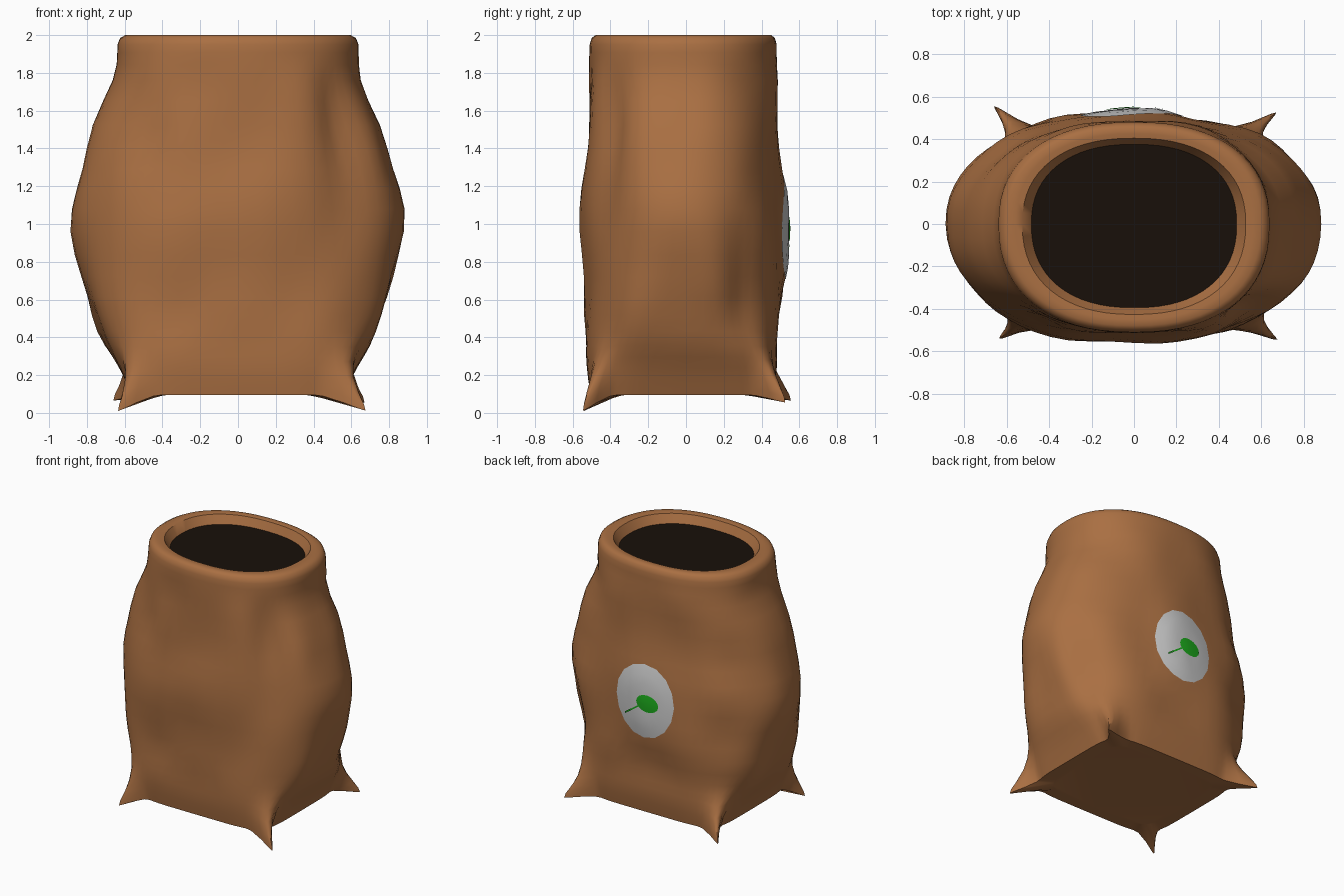
import bpy, bmesh, math
from mathutils import Vector, noise
from mathutils.bvhtree import BVHTree

if "Cube" in bpy.data.objects:
    bpy.data.objects.remove(bpy.data.objects["Cube"])

N = 64


def material(name, rgb):
    m = bpy.data.materials.new(name)
    m.diffuse_color = (*rgb, 1)
    m.use_nodes = True
    m.node_tree.nodes["Principled BSDF"].inputs["Base Color"].default_value = m.diffuse_color
    return m


def make(name, bm, mat=None, angle=40):
    bmesh.ops.recalc_face_normals(bm, faces=bm.faces)
    me = bpy.data.meshes.new(name)
    bm.to_mesh(me)
    bm.free()
    ob = bpy.data.objects.new(name, me)
    bpy.context.collection.objects.link(ob)
    if mat:
        me.materials.append(mat)
    bpy.ops.object.select_all(action='DESELECT')
    ob.select_set(True)
    bpy.context.view_layer.objects.active = ob
    bpy.ops.object.shade_smooth_by_angle(angle=math.radians(angle))


def bump(v, c, w, power=2):
    return math.exp(-abs((v - c) / w) ** power)


def ramp(v, a, b):
    t = min(max((v - a) / (b - a), 0), 1)
    return t * t * (3 - 2 * t)


# Corner ears, counter-clockwise from back right
TIPS = [Vector(p) for p in ((0.67, 0.525, 0.055), (-0.66, 0.555, 0.065),
                            (-0.635, -0.54, 0.01), (0.675, -0.545, 0.012))]

# Body profile: z, half width, front depth, back depth, squareness
KEYS = [(0.095, 0.56, 0.505, 0.46, 6), (0.24, 0.63, 0.525, 0.48, 4.6),
        (0.43, 0.735, 0.53, 0.48, 3.2), (0.72, 0.83, 0.535, 0.515, 2.5),
        (1.08, 0.875, 0.545, 0.525, 2.2), (1.4, 0.805, 0.53, 0.495, 2.2),
        (1.76, 0.66, 0.515, 0.48, 2.4), (1.95, 0.638, 0.51, 0.48, 2.3)]


def spline(k, u):
    # smooth curve between profile keys
    a, b, c, d = (KEYS[min(max(k + o, 0), len(KEYS) - 1)] for o in (-1, 0, 1, 2))
    return [0.5 * (2 * q + (r - p) * u + (2 * p - 5 * q + 4 * r - s) * u * u
                   + (3 * q - p - 3 * r + s) * u ** 3) for p, q, r, s in zip(a, b, c, d)]


def section(t, z, hx, front, back, n):
    c, s = math.cos(t), math.sin(t)
    return Vector((math.copysign(abs(c) ** (2 / n), c) * hx,
                   math.copysign(abs(s) ** (2 / n), s) * (back if s > 0 else front), z))


def ring_points(*ring, eared=True):
    z = ring[0]
    ear = bump(z, 0.095, 0.16) * eared
    wrinkle = ramp(z, 0.18, 0.55) * ramp(z, 1.95, 1.7)
    pts = []
    for i in range(N):
        t = 2 * math.pi * i / N
        deg = math.degrees(t)
        p = section(t, *ring)
        # cloth creases, with a deeper fold high on the front right
        out = Vector((p.x, p.y, 0)).normalized()
        d = noise.noise(Vector((p.x * 3.2, p.y * 3.2, z * 2.6))) * 0.035
        d -= 0.05 * bump(deg, 314, 11) * bump(z, 1.47, 0.3)
        d -= 0.045 * bump(deg, 30, 12) * bump(z, 0.75, 0.3)
        d -= 0.03 * bump(deg, 238, 8) * bump(z, 1.45, 0.15)
        p += out * d * wrinkle
        # pull the corner out into a blunt ear
        q = i // (N // 4)
        mid_deg = q * 90 + 45
        corner = section(math.radians(mid_deg), *ring)
        tip = TIPS[q] + (p - corner) * 0.35 + Vector((0, 0, (z - 0.095) * 0.8))
        p = p.lerp(tip, ear * bump(deg, mid_deg, 12.5, 3))
        p.z = max(p.z, 0)
        pts.append(p)
    return pts


def rim_ring(z, inset):
    _, hx, front, back, n = KEYS[-1]
    return z, hx - inset, front - inset * 0.75, back - inset * 0.68, n


# Sack body lofted up the profile, then rolled over the rim, with a flat base
rings = [spline(k, u / 3) for k in range(len(KEYS) - 1) for u in range(3)] + [KEYS[-1]]
rings += [rim_ring(z, i) for z, i in ((1.985, 0.014), (2, 0.042), (2, 0.08),
                                      (1.997, 0.112), (1.93, 0.158))]
bm = bmesh.new()
base = [bm.verts.new((p.x * 0.84, p.y * 0.84, p.z))
        for p in ring_points(*KEYS[0], eared=False)]
loops = [base] + [[bm.verts.new(p) for p in ring_points(*r)] for r in rings]
for a, b in zip(loops, loops[1:]):
    for i in range(N):
        j = (i + 1) % N
        bm.faces.new((a[i], a[j], b[j], b[i]))
bm.faces.new(base[::-1])
tree = BVHTree.FromBMesh(bm)
make("sack_body", bm, material("burlap", (0.40, 0.16, 0.055)), 50)

# Dark contents filling the mouth
bm = bmesh.new()
bm.faces.new([bm.verts.new(p) for p in ring_points(*rim_ring(1.935, 0.152))])
make("dark_filling", bm, material("dark_filling", (0.009, 0.005, 0.003)))


def on_back(x, z, lift):
    hit = tree.ray_cast(Vector((x, 2, z)), Vector((0, -1, 0)))[0]
    return Vector((x, hit.y + lift, z))


def back_patch(name, outline, centre, lift, rim_lift, mat=None, steps=4):
    # fan of rings draped over the back of the sack
    bm = bmesh.new()
    hub = bm.verts.new(on_back(*centre, lift))
    prev = None
    for k in range(1, steps + 1):
        f = k / steps
        cur = [bm.verts.new(on_back(centre[0] + x * f, centre[1] + z * f,
                                    lift + (rim_lift - lift) * f ** 3)) for x, z in outline]
        for i in range(len(cur)):
            j = (i + 1) % len(cur)
            bm.faces.new((hub, cur[i], cur[j]) if prev is None
                         else (prev[i], cur[i], cur[j], prev[j]))
        prev = cur
    make(name, bm, mat)


# Oval patch, leaf and stem on the back
turn = [2 * math.pi * i / 16 for i in range(16)]
back_patch("oval_patch", [(0.245 * math.cos(t), 0.28 * math.sin(t)) for t in turn],
           (-0.01, 0.98), 0.018, 0.004)
green = material("leaf_green", (0.012, 0.4, 0.012))
back_patch("leaf", [(0.09 * math.cos(t), 0.065 * math.sin(t) + 0.005 * math.cos(t))
                    for t in turn], (-0.05, 0.975), 0.026, 0.022, green, 2)
bm = bmesh.new()
rows = [[bm.verts.new(on_back(0.02 + 0.04 * k, 0.945 - 0.028 * k + o, 0.023))
         for o in (0.007, -0.007)] for k in range(4)]
for a, b in zip(rows, rows[1:]):
    bm.faces.new((a[0], a[1], b[1], b[0]))
make("leaf_stem", bm, green)
